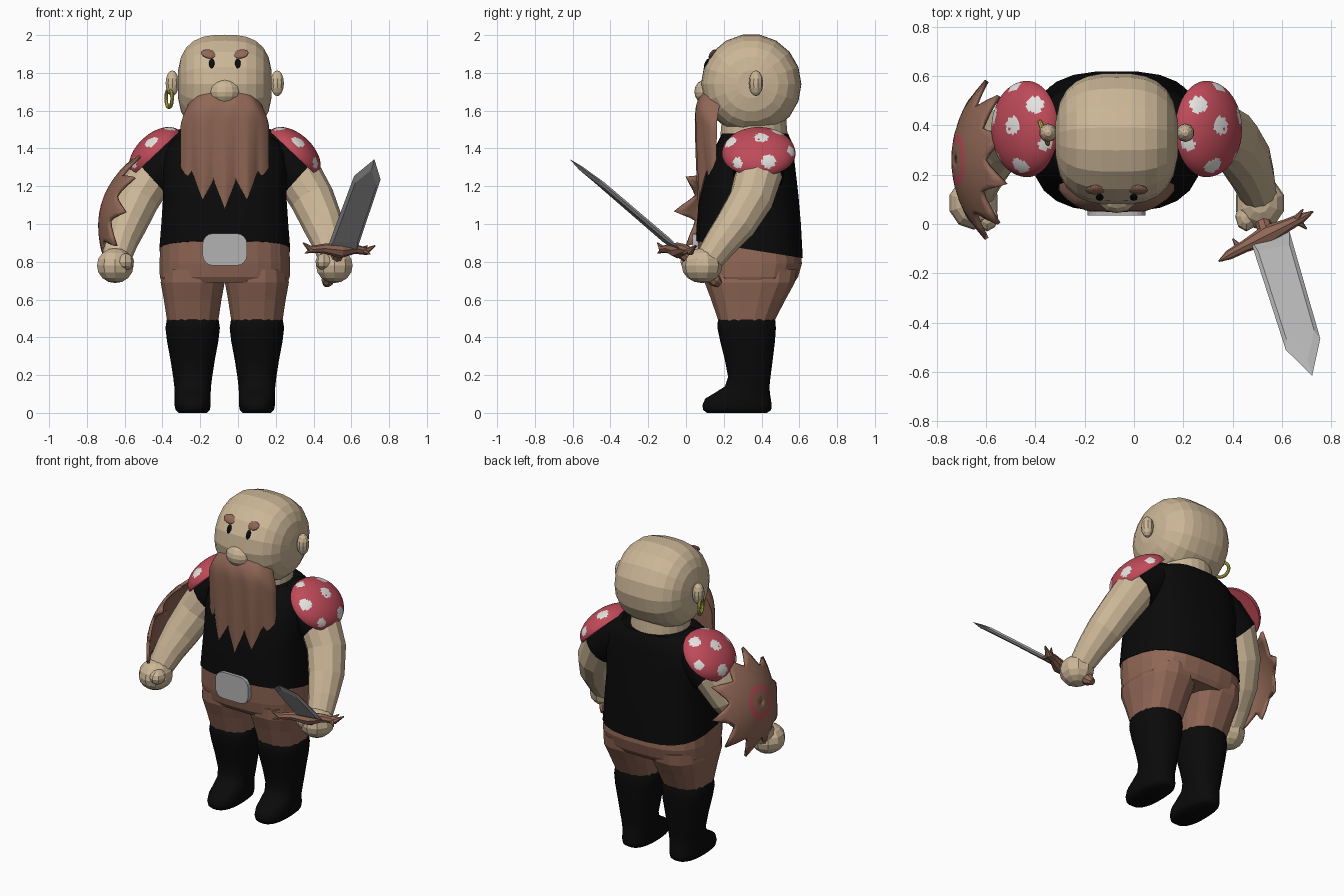
import bpy, bmesh, math
from math import sin, cos, pi, radians
from mathutils import Vector, Euler, Matrix

if "Cube" in bpy.data.objects:
    bpy.data.objects.remove(bpy.data.objects["Cube"])

C = -0.07  # x of the body's mirror plane


def material(name, r, g, b):
    m = bpy.data.materials.new(name)
    m.diffuse_color = (r, g, b, 1)
    m.use_nodes = True
    m.node_tree.nodes["Principled BSDF"].inputs["Base Color"].default_value = m.diffuse_color
    return m


SKIN = material("skin", 0.60, 0.47, 0.31)
BROWN = material("brown", 0.28, 0.137, 0.093)
BLACK = material("black", 0.003, 0.003, 0.003)
RED = material("red", 0.52, 0.07, 0.10)
WHITE = material("white", 0.78, 0.77, 0.74)
GREY = material("light grey", 0.45, 0.45, 0.45)
GOLD = material("gold", 0.52, 0.46, 0.07)


def finish(name, bm, mats, smooth=None):
    me = bpy.data.meshes.new(name)
    bm.to_mesh(me)
    bm.free()
    for m in mats:
        me.materials.append(m)
    if smooth:
        for p in me.polygons:
            p.use_smooth = True
        me.set_sharp_from_angle(angle=radians(smooth))
    ob = bpy.data.objects.new(name, me)
    bpy.context.collection.objects.link(ob)
    return ob


def loft(name, rings, *mats, cap=True, fix=True, smooth=None):
    """Skin a list of closed rings of points."""
    bm = bmesh.new()
    vs = [[bm.verts.new(p) for p in r] for r in rings]
    n = len(vs[0])
    for a, b in zip(vs, vs[1:]):
        for k in range(n):
            j = (k + 1) % n
            bm.faces.new((a[k], b[k], b[j], a[j]))
    if cap:
        bm.faces.new(vs[0])
        bm.faces.new(vs[-1])
    if fix:
        bmesh.ops.recalc_face_normals(bm, faces=bm.faces)
    return finish(name, bm, mats, smooth)


def level(x, z, rx, y0, y1, n=24, e=2.8, tilt=0.0):
    """Horizontal superellipse ring."""
    out = []
    for k in range(n):
        c, s = cos(2 * pi * (k + .5) / n), sin(2 * pi * (k + .5) / n)
        px = math.copysign(abs(c) ** (2 / e), c) * rx
        py = math.copysign(abs(s) ** (2 / e), s) * (y1 - y0) / 2
        out.append((x + px, (y0 + y1) / 2 + py, z - tilt * py))
    return out


def tube(name, pts, radii, mat, n=10, ref=(0, 1, 0), smooth=None):
    pts = [Vector(p) for p in pts]
    rings = []
    for i, p in enumerate(pts):
        t = (pts[min(i + 1, len(pts) - 1)] - pts[max(i - 1, 0)]).normalized()
        a = t.cross(Vector(ref)).normalized()
        b = t.cross(a)
        rings.append([p + radii[i] * (a * cos(2 * pi * k / n) + b * sin(2 * pi * k / n)) for k in range(n)])
    return loft(name, rings, mat, smooth=smooth)


def ball(name, loc, size, mat, rot=(0, 0, 0), seg=12, rings=8):
    bm = bmesh.new()
    bmesh.ops.create_uvsphere(bm, u_segments=seg, v_segments=rings, radius=1)
    bm.transform(Matrix.LocRotScale(Vector(loc), Euler(rot), Vector(size)))
    return finish(name, bm, [mat])


# Head: rounded drum around the x axis
rings = []
for i in range(13):
    t = sin(radians(-82 + 164 * i / 12))
    r = 0.266 * (1 - abs(t) ** 2.8) ** (1 / 2.8)
    rings.append([(C + 0.25 * t, 0.345 + r * cos(2 * pi * k / 18), 1.74 + r * sin(2 * pi * k / 18)) for k in range(18)])
loft("head", rings, SKIN)
loft("neck", [level(C, z, r, 0.36 - r, 0.36 + r, e=2) for z, r in ((1.38, .19), (1.46, .18), (1.58, .17))], SKIN)
ball("nose", (C, 0.11, 1.70), (0.082, 0.066, 0.068), SKIN)
for s in (-1, 1):
    ball("ear", (C + s * 0.278, 0.37, 1.745), (0.037, 0.038, 0.068), SKIN, seg=10)
    ball("eye", (C + s * 0.069, 0.108, 1.85), (0.015, 0.009, 0.028), BLACK, (-radians(24), 0, 0))
    ball("eyebrow", (C + s * 0.085, 0.139, 1.90), (0.042, 0.012, 0.028), BROWN, (-radians(37), s * -0.2, 0))

# Earring
bpy.ops.mesh.primitive_torus_add(location=(-0.365, 0.37, 1.665), rotation=(0, pi / 2, 0.35), major_radius=0.047,
                                 minor_radius=0.010, major_segments=20, minor_segments=8)
bpy.context.object.name = "earring"
bpy.context.object.data.materials.append(GOLD)

# Beard: ridged shell ending in five points
NU, NV = 40, 16
rings = []
for j in range(NV + 1):
    v = j / NV
    front, back = [], []
    for i in range(NU + 1):
        u = 2 * i / NU - 1
        tooth = 2 * abs(2 * u - round(2 * u))
        top = 1.715 - 0.05 * abs(u) ** 4
        low = 1.08 + 0.10 * abs(u) + 0.13 * tooth
        w = 0.165 + 0.07 * min(1, v * 3.5) ** 0.6
        y = 0.045 + 0.09 * abs(u) ** 4 + 0.06 * max(0, 1 - v * 4) ** 2 + 0.02 * v * v + 0.016 * tooth * v
        z = top + (low - top) * v
        depth = 0.08 * (1 - v) ** 0.5 * min(1, v * 6) * (1 - 0.6 * abs(u) ** 4)
        front.append((C + w * u, y, z))
        back.append((C + w * u * 0.99, y + depth, z))
    rings.append(front + back[::-1])
loft("beard", rings, BROWN, cap=False, smooth=50)

# Sleeveless shirt, hips and belt buckle
loft("shirt", [level(C, 0.865, 0.348, 0.05, 0.62, tilt=0.16)] + [level(C, z, rx, a, b) for z, rx, a, b in (
    (1.0, .338, .055, .61), (1.15, .328, .07, .597), (1.28, .335, .10, .582), (1.38, .325, .14, .57),
    (1.44, .29, .17, .56), (1.48, .22, .19, .54))], BLACK, smooth=40)
loft("hips", [level(C, 0.88, 0.343, 0.056, 0.612, tilt=0.16)] + [level(C, z, rx, a, b) for z, rx, a, b in (
    (.79, .348, .065, .615), (.72, .346, .08, .595), (.69, .335, .10, .575))], BROWN)
bm = bmesh.new()
bmesh.ops.create_cube(bm, size=1)
bm.transform(Matrix.LocRotScale(Vector((C, 0.058, 0.865)), None, Vector((0.235, 0.046, 0.17))))
bmesh.ops.bevel(bm, geom=[e for e in bm.edges if abs(e.verts[0].co.y - e.verts[1].co.y) > 0.01],
                offset=0.055, segments=4, profile=0.5, affect='EDGES')
finish("belt_buckle", bm, [GREY])

for s in (-1, 1):
    # Trouser legs and boots
    x = C + s * 0.17
    loft("trouser_leg", [level(x, z, rx, a, b, 16, 2.5) for z, rx, a, b in (
        (.76, .165, .09, .59), (.69, .172, .095, .58), (.60, .155, .13, .53), (.49, .138, .168, .472))], BROWN)
    loft("boot", [level(x, z, rx, a, b, 24, 2.4) for z, rx, a, b in (
        (.51, .125, .18, .465), (.495, .138, .168, .473), (.45, .145, .165, .477), (.38, .137, .18, .472),
        (.28, .118, .205, .46), (.19, .104, .222, .448), (.14, .098, .205, .443), (.105, .096, .15, .445),
        (.075, .096, .10, .45), (.04, .096, .085, .455), (.015, .091, .09, .452), (0, .075, .11, .43))],
        BLACK, smooth=50)

    # Arms, sleeves and fists
    def at(dx, y, z):
        return (C + s * (dx + 0.07), y, z)

    tube("arm", [at(.20, .385, 1.38), at(.32, .385, 1.26), at(.395, .345, 1.13), at(.45, .265, 1.0),
                 at(.483, .185, .90), at(.505, .12, .81)], [.11, .125, .118, .108, .09, .075], SKIN, 12)
    tube("sleeve", [at(.10, .385, 1.40), at(.22, .385, 1.345), at(.325, .383, 1.25)], [.12, .135, .133], BLACK, 16, smooth=40)
    ball("fist", at(.51, .085, .78), (.102, .108, .093), SKIN, seg=10)
    ball("thumb", at(.455, .03, .80), (.045, .06, .045), SKIN, seg=8, rings=6)

    # Mushroom-cap shoulder pads, spots picked by distance
    mid = Vector(at(.293, .385, 1.372))
    axis, e1, e2 = Vector((.69 * s, 0, .73)), Vector((.73 * s, 0, -.69)), Vector((0, 1, 0))

    def dome(phi, th):
        r = sin(phi)
        return mid + axis * 0.105 * cos(phi) + e1 * 0.172 * r * cos(th) + e2 * 0.195 * r * sin(th)

    pad = loft("shoulder_pad", [[dome(radians(2 + 88 * i / 22), 2 * pi * k / 72) for k in range(72)] for i in range(23)],
               RED, WHITE, smooth=50)
    spots = [(dome(0.12, 2.5), .036)] + [(dome(radians(52 + 12 * (k % 2)), radians(60 * k + 20)), .036 - .008 * (k % 2))
                                       for k in range(6)]
    for p in pad.data.polygons:
        if len(p.vertices) == 4 and any((p.center - c).length < r for c, r in spots):
            p.material_index = 1

# Shield: domed ten-pointed disc with a plain red ring
mid, axis = Vector((-0.615, 0.26, 1.07)), Vector((-.965, 0, .26))
e1 = Vector((0, 1, 0))
e2 = axis.cross(e1)


def shield_point(r, th):
    return mid + axis * (0.115 - 1.2 * r * r) + r * (e1 * cos(th) + e2 * sin(th))


rings = []
for r in (.004, .04, .073, .103, .15, .2, None, 1):
    ring = []
    for k in range(60):
        spike = abs(1 - 2 * ((k / 6) % 1))
        tip = 0.225 + 0.10 * spike ** 1.5
        ring.append(shield_point((0.2 + tip) / 2 if r is None else tip if r == 1 else r, 2 * pi * k / 60))
    rings.append(ring)
shield = loft("shield", rings, RED, BROWN, cap=False, fix=False, smooth=40)
for p in shield.data.polygons:
    p.material_index = 0 if 120 <= p.index < 180 else 1
mod = shield.modifiers.new("thickness", 'SOLIDIFY')
mod.thickness, mod.offset = 0.018, -1
mod.material_offset = mod.material_offset_rim = 1

# Sword: blade from its outline, hilt and thorny guard
edge = [Vector(p) for p in ((.47, -.06, .865), (.63, -.03, .865), (.755, -.465, 1.235), (.722, -.615, 1.343), (.615, -.51, 1.255))]
centre = sum(edge, Vector()) / 5
nrm = (edge[1] - edge[0]).cross(edge[2] - edge[1]).normalized()
inner = [centre + (p - centre) * 0.8 for p in edge]
loft("sword_blade", [[p - nrm * .012 for p in inner], edge, [p + nrm * .012 for p in inner]], GREY)
tube("sword_hilt", [(.54, -.05, .87), (.50, .08, .765), (.475, .155, .70), (.468, .178, .68)],
     [.032, .03, .035, .02], BROWN, 8, (1, 0, 0))
tube("sword_guard", [(.345, -.15, .90), (.385, -.125, .865), (.45, -.09, .87), (.54, -.045, .86), (.62, -.005, .868),
                     (.68, .025, .855), (.725, .05, .885)], [.004, .02, .025, .042, .026, .02, .004], BROWN, 8, (0, 0, 1))
for a, b in (((.40, -.115, .865), (.355, -.15, .845)), ((.43, -.10, .865), (.40, -.06, .85)),
             ((.66, .015, .86), (.70, -.02, .84)), ((.65, .01, .86), (.685, .06, .885))):
    tube("guard_thorn", [a, b], [.018, .003], BROWN, 6, (0, 0, 1))
